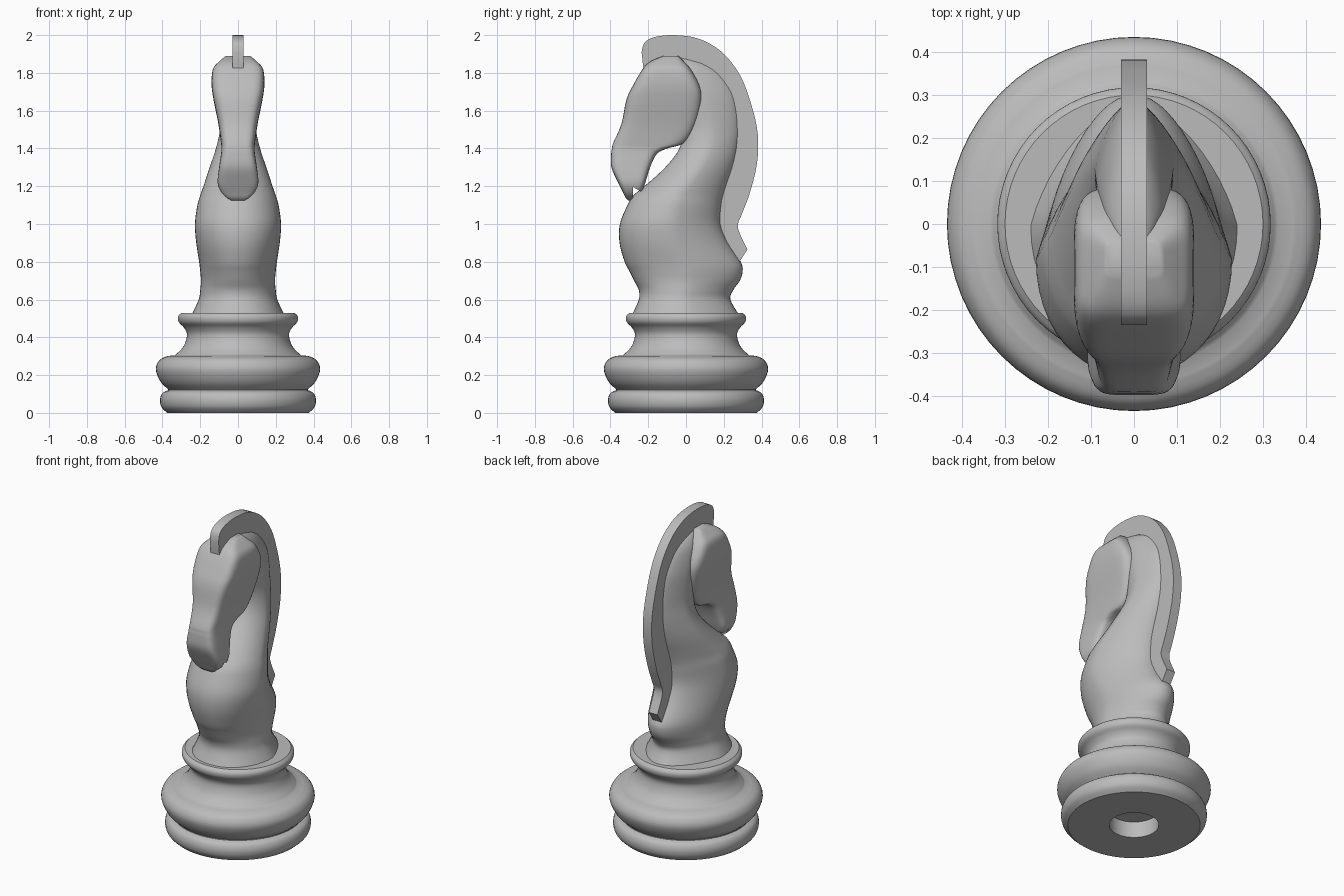
import bpy
import bmesh
from math import cos, sin, tau, radians, copysign
from mathutils import Vector

cube = bpy.data.objects.get("Cube")
if cube:
    bpy.data.objects.remove(cube, do_unlink=True)

grey = bpy.data.materials.new("plain grey")
grey.use_nodes = True
GREY = (0.5, 0.5, 0.5, 1.0)
grey.diffuse_color = GREY
grey.node_tree.nodes["Principled BSDF"].inputs["Base Color"].default_value = GREY


def finish(name, bm, angle=40):
    """Turn a bmesh into a shaded, coloured object."""
    bmesh.ops.recalc_face_normals(bm, faces=bm.faces)
    mesh = bpy.data.meshes.new(name)
    bm.to_mesh(mesh)
    bm.free()
    obj = bpy.data.objects.new(name, mesh)
    bpy.context.collection.objects.link(obj)
    mesh.materials.append(grey)
    bpy.ops.object.select_all(action="DESELECT")
    obj.select_set(True)
    bpy.context.view_layer.objects.active = obj
    bpy.ops.object.shade_smooth_by_angle(angle=radians(angle))
    return obj


def smooth_rows(rows, steps):
    """Catmull-Rom interpolation through rows of numbers."""
    rows = [Vector(r) for r in rows]
    padded = [rows[0]] + rows + [rows[-1]]
    result = []
    for a, b, c, d in zip(padded, padded[1:], padded[2:], padded[3:]):
        for i in range(steps):
            t = i / steps
            result.append(b + (c - a) * (t / 2)
                          + (a * 2 - b * 5 + c * 4 - d) * (t * t / 2)
                          + (b * 3 - a - c * 3 + d) * (t ** 3 / 2))
    return result + [rows[-1]]


def bridge(bm, rings):
    """Join closed rings of vertices with quads."""
    for low, high in zip(rings, rings[1:]):
        n = len(low)
        for i in range(n):
            j = (i + 1) % n
            bm.faces.new((low[i], low[j], high[j], high[i]))


def lathe(name, profile, sides=64):
    bm = bmesh.new()
    rings = [[bm.verts.new((r * cos(tau * i / sides), r * sin(tau * i / sides), z))
              for i in range(sides)] for r, z in profile]
    bridge(bm, rings)
    bm.faces.new(rings[0])
    bm.faces.new(rings[-1])
    return finish(name, bm)


def loft(name, sections, power, pinch, sides=48, steps=4, angle=40):
    """Stack rounded sections given as (z, front y, back y, half width)."""
    bm = bmesh.new()
    rings = []
    for z, front, back, half in smooth_rows(sections, steps):
        ring = []
        for i in range(sides):
            c, s = cos(tau * i / sides), sin(tau * i / sides)
            x = copysign(abs(c) ** (2 / power), c)
            y = copysign(abs(s) ** (2 / power), s)
            x *= 1 - pinch * max(0, y)
            ring.append(bm.verts.new((half * x, (front + back) / 2 + y * (back - front) / 2, z)))
        rings.append(ring)
    bridge(bm, rings)
    bm.faces.new(rings[0])
    bm.faces.new(rings[-1])
    return finish(name, bm, angle)


# Turned base: foot ring, wide ring and collar, with a socket underneath
foot = [(0.375, 0), (0.405, 0.03), (0.413, 0.07), (0.4, 0.105), (0.37, 0.12)]
wide = [(0.37, 0.125), (0.41, 0.165), (0.435, 0.23), (0.415, 0.28), (0.37, 0.302)]
collar = [(0.335, 0.304), (0.29, 0.35), (0.27, 0.41), (0.285, 0.45),
          (0.313, 0.48), (0.317, 0.51), (0.3, 0.53)]
profile = [Vector((0.14, 0.1)), Vector((0.14, 0))]
for part in (foot, wide, collar):
    profile += smooth_rows(part, 4)
lathe("base", profile)

# Chest and arched neck
loft("body", [
    (0.52, -0.285, 0.28, 0.245),
    (0.6, -0.25, 0.235, 0.208),
    (0.65, -0.25, 0.25, 0.2),
    (0.7, -0.275, 0.285, 0.196),
    (0.75, -0.3, 0.3, 0.2),
    (0.8, -0.325, 0.29, 0.206),
    (0.9, -0.352, 0.225, 0.221),
    (1.0, -0.35, 0.185, 0.228),
    (1.1, -0.31, 0.19, 0.215),
    (1.15, -0.28, 0.2, 0.2),
    (1.2, -0.22, 0.215, 0.183),
    (1.3, -0.11, 0.25, 0.15),
    (1.4, -0.035, 0.275, 0.117),
    (1.5, -0.02, 0.285, 0.095),
    (1.6, -0.05, 0.28, 0.09),
    (1.7, -0.08, 0.255, 0.085),
    (1.8, -0.1, 0.185, 0.07),
    (1.85, -0.1, 0.11, 0.05),
    (1.88, -0.09, 0.02, 0.03),
], power=2.1, pinch=0.3)

# Long flat-sided head
head = loft("head", [
    (1.125, -0.305, -0.285, 0.035),
    (1.14, -0.32, -0.265, 0.06),
    (1.17, -0.335, -0.235, 0.09),
    (1.22, -0.36, -0.215, 0.108),
    (1.3, -0.395, -0.19, 0.1),
    (1.37, -0.396, -0.155, 0.09),
    (1.4, -0.392, -0.1, 0.088),
    (1.43, -0.385, -0.01, 0.09),
    (1.53, -0.342, 0.055, 0.104),
    (1.66, -0.315, 0.085, 0.13),
    (1.74, -0.277, 0.07, 0.14),
    (1.82, -0.23, 0.025, 0.133),
    (1.86, -0.19, -0.01, 0.1),
    (1.89, -0.12, -0.04, 0.065),
], power=5, pinch=0, angle=50)

# Mouth notch cut through the chin
bpy.ops.mesh.primitive_cylinder_add(vertices=3, radius=0.035, depth=1,
                                    location=(0, -0.262, 1.165), rotation=(0, tau / 4, 0))
cutter = bpy.context.object
cutter.name = "mouth_cutter"
cutter.hide_render = True
notch = head.modifiers.new("mouth", "BOOLEAN")
notch.operation = "DIFFERENCE"
notch.solver = "EXACT"
notch.object = cutter
bpy.context.view_layer.objects.active = head
bpy.ops.object.modifier_apply(modifier=notch.name)
bpy.data.objects.remove(cutter, do_unlink=True)

# Mane: a flat plate following the crest of the neck
crest = smooth_rows([(-0.235, 1.91), (-0.22, 1.96), (-0.165, 1.99), (-0.06, 2.0),
                     (0.07, 1.98), (0.19, 1.91), (0.285, 1.79), (0.345, 1.635),
                     (0.38, 1.475), (0.375, 1.315), (0.335, 1.155), (0.295, 1.05),
                     (0.275, 0.98), (0.325, 0.865)], 4)
inner = smooth_rows([(0.28, 0.795), (0.2, 0.89), (0.17, 0.98), (0.165, 1.1), (0.22, 1.3),
                     (0.25, 1.45), (0.25, 1.6), (0.22, 1.72), (0.16, 1.8),
                     (0.05, 1.86), (-0.1, 1.85), (-0.225, 1.815)], 4)
bm = bmesh.new()
plate = bm.faces.new([bm.verts.new((-0.03, y, z)) for y, z in crest + inner])
grown = bmesh.ops.extrude_face_region(bm, geom=[plate])
bmesh.ops.translate(bm, vec=(0.06, 0, 0),
                    verts=[v for v in grown["geom"] if isinstance(v, bmesh.types.BMVert)])
finish("mane", bm)
